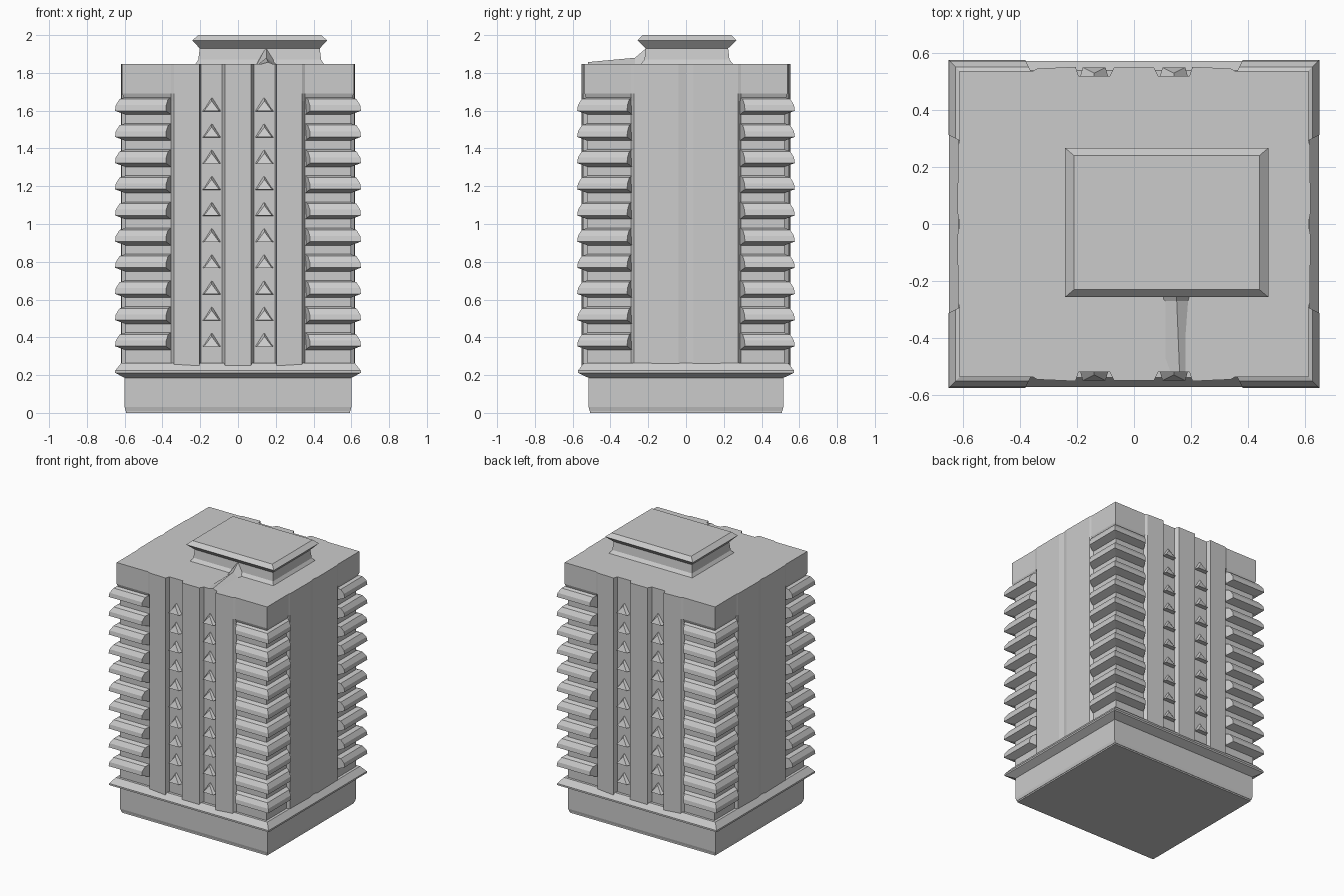
import bpy, bmesh

if "Cube" in bpy.data.objects:
    bpy.data.objects.remove(bpy.data.objects["Cube"])


def loft(name, rings, closed=True):
    """Skin a list of equal-length point rings and cap both ends."""
    bm = bmesh.new()
    vs = [[bm.verts.new(p) for p in r] for r in rings]
    n = len(rings[0])
    for a, b in zip(vs, vs[1:]):
        for i in range(n):
            j = (i + 1) % n
            bm.faces.new((a[i], a[j], b[j], b[i]))
    bm.faces.new(vs[0][::-1])
    bm.faces.new(vs[-1])
    bmesh.ops.recalc_face_normals(bm, faces=bm.faces)
    me = bpy.data.meshes.new(name)
    bm.to_mesh(me)
    bm.free()
    ob = bpy.data.objects.new(name, me)
    bpy.context.collection.objects.link(ob)
    return ob


def rect(x0, x1, y0, y1, z):
    return [(x0, y0, z), (x1, y0, z), (x1, y1, z), (x0, y1, z)]


def block(name, levels, cx=0, cy=0):
    """Stack of centred rectangles given as (half x, half y, z)."""
    return loft(name, [rect(cx - a, cx + a, cy - b, cy + b, z) for a, b, z in levels])


def repeat_floors(ob, count, step):
    # Stack upwards, then mirror to all four quarters
    arr = ob.modifiers.new("floors", 'ARRAY')
    arr.count = count
    arr.use_relative_offset = False
    arr.use_constant_offset = True
    arr.constant_offset_displace = (0, 0, step)
    mir = ob.modifiers.new("quarters", 'MIRROR')
    mir.use_axis = (True, True, False)
    mir.use_mirror_merge = False


WX, WY = 0.597, 0.522      # recessed corner walls
STEP = 0.1385


def outline(cx, cy, z):
    """Tower plan: grooved front and back, raised side panels."""
    q = [(0.07, -0.55), (0.085, -0.52), (0.195, -0.52), (0.205, -0.552),
         (0.34, -0.546), (0.355, -cy), (cx, -cy), (cx, -0.29),
         (0.618, -0.275), (0.62, -0.04)]
    right = q + [(0.612, 0)] + [(x, -y) for x, y in reversed(q)]
    pts = right + [(-x, -y) for x, y in right]
    return [(x, y, z) for x, y in pts]


# Plinth and flared skirt
block("plinth", [(0.595, 0.51, 0.01), (0.6, 0.515, 0.03), (0.6, 0.515, 0.2)])
block("skirt", [(0.6, 0.515, 0.185), (0.65, 0.572, 0.212),
                (0.65, 0.572, 0.224), (0.617, 0.54, 0.265)])
block("plinth_foot", [(0.592, 0.507, 0), (0.592, 0.507, 0.02)])

# Tower shaft with fuller corners above the top floor
loft("tower", [outline(WX, WY, 0.22), outline(WX, WY, 1.65),
               outline(0.613, 0.537, 1.69), outline(0.613, 0.537, 1.848)])

# Corner balconies wrapping front and side
profile = [(-0.02, -0.05), (0.0, -0.05), (0.054, -0.03),
           (0.05, 0.0), (0.03, 0.032), (0.0, 0.042), (-0.02, 0.042)]
z0 = 0.383
ends = []
for d, h in profile:
    t = max(d, 0) * 0.5
    ends.append(((0.355 + t, -WY - d, z0 + h), (WX + d, -WY - d, z0 + h),
                 (WX + d, -0.285 - t, z0 + h)))
balcony = loft("corner_balconies", [[e[k] for e in ends] for k in range(3)])
repeat_floors(balcony, 10, STEP)

# Small window hoods inside the vertical grooves
hood = loft("groove_hoods", [
    [(0.09, -0.515, 0.35), (0.19, -0.515, 0.35), (0.14, -0.515, 0.43)],
    [(0.10, -0.55, 0.352), (0.18, -0.55, 0.352), (0.14, -0.53, 0.405)]])
repeat_floors(hood, 10, STEP)

# Roof house with flared foot and rim
RX, RY = 0.115, 0.005
block("roof_house", [(0.345, 0.25, 1.84), (0.325, 0.225, 1.87), (0.318, 0.218, 1.93),
                     (0.357, 0.262, 1.972), (0.325, 0.235, 2.0)], RX, RY)

# Low ridge from roof house to the front edge
loft("roof_ridge", [
    [(0.09, -0.2, 1.84), (0.22, -0.2, 1.84), (0.15, -0.2, 1.94)],
    [(0.1, -0.27, 1.84), (0.2, -0.27, 1.84), (0.15, -0.27, 1.88)],
    [(0.1, -0.52, 1.84), (0.2, -0.52, 1.84), (0.16, -0.52, 1.857)]])
